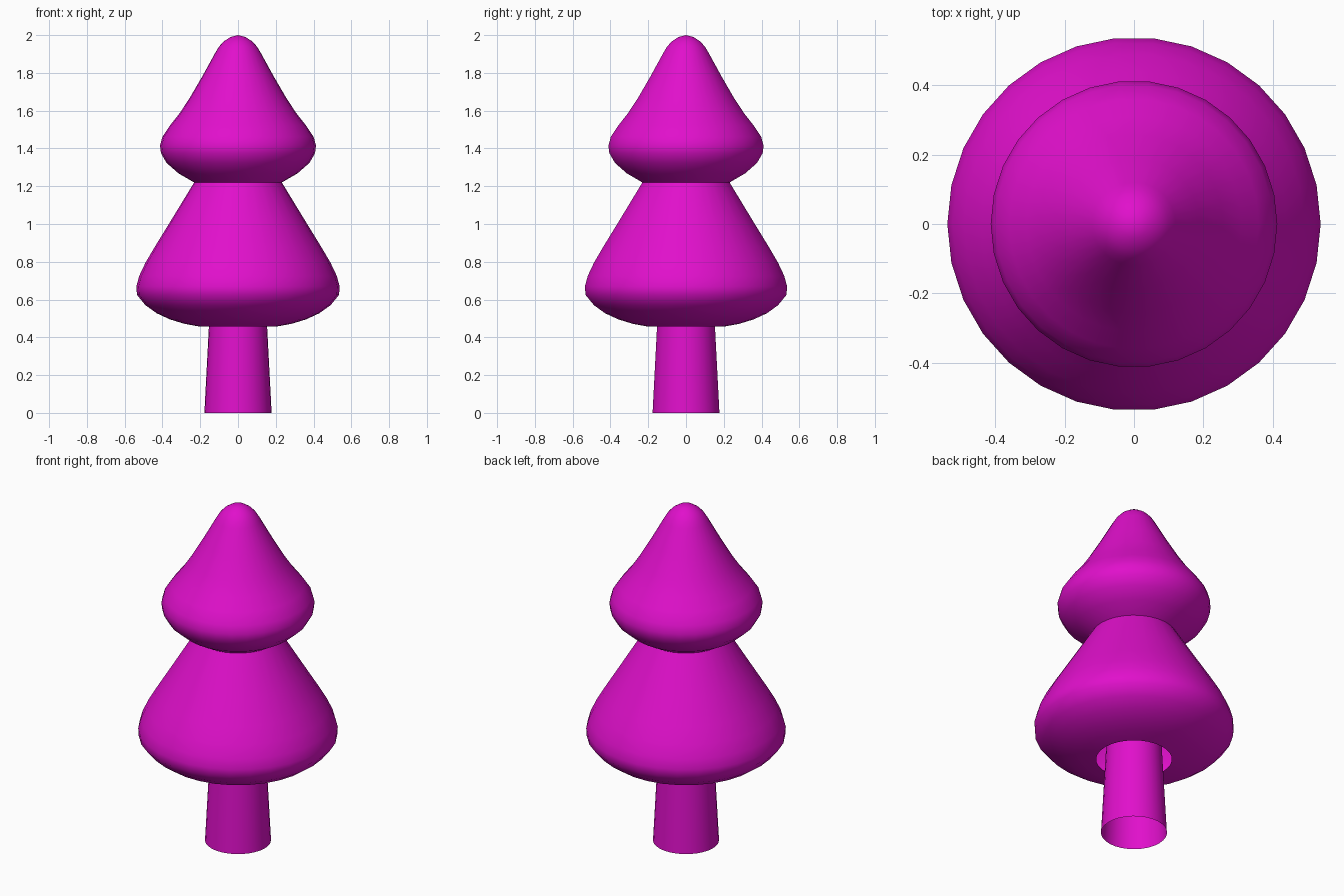
import bpy, bmesh, math

if "Cube" in bpy.data.objects:
    bpy.data.objects.remove(bpy.data.objects["Cube"])

SIDES = 30

mat = bpy.data.materials.new("magenta")
mat.diffuse_color = (0.75, 0.005, 0.6, 1)
mat.use_nodes = True
mat.node_tree.nodes["Principled BSDF"].inputs["Base Color"].default_value = mat.diffuse_color


def lathe(name, profile):
    """Revolve an (r, z) profile, listed bottom to top, around the z axis."""
    bm = bmesh.new()
    rings = []
    for r, z in profile:
        if r == 0:
            rings.append([bm.verts.new((0, 0, z))] * SIDES)
        else:
            rings.append([bm.verts.new((r * math.cos(2 * math.pi * i / SIDES),
                                        r * math.sin(2 * math.pi * i / SIDES), z))
                          for i in range(SIDES)])
    for low, high in zip(rings, rings[1:]):
        for i in range(SIDES):
            j = (i + 1) % SIDES
            corners = [low[i], low[j], high[j], high[i]]
            bm.faces.new(list(dict.fromkeys(corners)))
    mesh = bpy.data.meshes.new(name)
    bm.to_mesh(mesh)
    bm.free()
    mesh.shade_smooth()
    mesh.materials.append(mat)
    ob = bpy.data.objects.new(name, mesh)
    bpy.context.collection.objects.link(ob)
    return ob


# Tapered trunk, open at the base, running up inside the foliage
lathe("trunk", [(0.178, 0), (0.154, 0.46), (0.146, 0.62)])

# Lower foliage skirt with an open underside
lathe("lower_foliage", [
    (0.204, 0.457), (0.285, 0.472), (0.36, 0.495), (0.43, 0.527), (0.49, 0.57),
    (0.535, 0.625), (0.538, 0.67), (0.523, 0.725), (0.49, 0.795), (0.44, 0.88),
    (0.36, 1.01), (0.232, 1.22)])

# Upper foliage with a rounded tip
lathe("upper_foliage", [
    (0.232, 1.22), (0.315, 1.268), (0.378, 1.323), (0.408, 1.375), (0.413, 1.415),
    (0.4, 1.462), (0.36, 1.522), (0.31, 1.585), (0.257, 1.665), (0.19, 1.78),
    (0.12, 1.907), (0.1, 1.94), (0.075, 1.967), (0.04, 1.99), (0, 2.0)])
